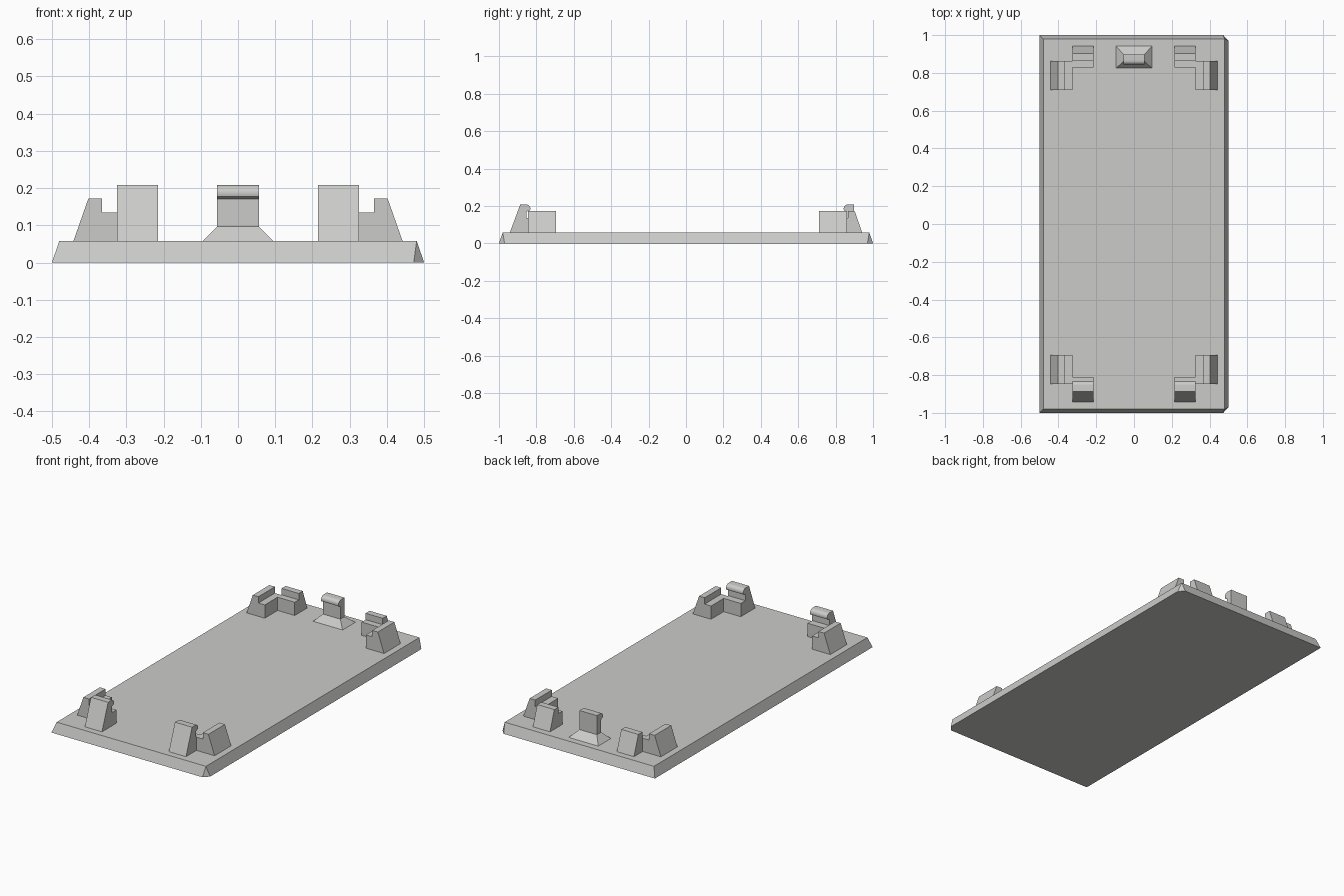
import bpy, bmesh, math

if "Cube" in bpy.data.objects:
    bpy.data.objects.remove(bpy.data.objects["Cube"])

grey = bpy.data.materials.new("warm light grey")
grey.diffuse_color = (0.6, 0.6, 0.585, 1)
grey.use_nodes = True
grey.node_tree.nodes["Principled BSDF"].inputs["Base Color"].default_value = grey.diffuse_color


def finish(name, bm):
    bmesh.ops.recalc_face_normals(bm, faces=bm.faces)
    mesh = bpy.data.meshes.new(name)
    bm.to_mesh(mesh)
    bm.free()
    obj = bpy.data.objects.new(name, mesh)
    bpy.context.collection.objects.link(obj)
    mesh.materials.append(grey)
    bpy.ops.object.select_all(action='DESELECT')
    obj.select_set(True)
    bpy.context.view_layer.objects.active = obj
    bpy.ops.object.shade_smooth_by_angle(angle=math.radians(30))
    return obj


def extrude(name, profile, vector):
    """Closed 3D profile swept along a vector."""
    bm = bmesh.new()
    face = bm.faces.new([bm.verts.new(p) for p in profile])
    out = bmesh.ops.extrude_face_region(bm, geom=[face])
    bmesh.ops.translate(bm, vec=vector,
                        verts=[v for v in out["geom"] if isinstance(v, bmesh.types.BMVert)])
    return finish(name, bm)


def hook_nose(top_y, tip_y, direction):
    """Rounded catch: flat top curving down to a nose, then sloping back under."""
    pts = []
    for i in range(9):
        a = math.radians(90 - i * 14)
        pts.append((tip_y + direction * 0.022 * (math.cos(a) - 1), 0.186 + 0.022 * math.sin(a)))
    return pts


# Base plate: tapered edges, with the two right-hand corners trimmed
bm = bmesh.new()
low = [bm.verts.new((x, y, 0)) for x, y in
       [(-0.5, -1), (0.472, -1), (0.5, -0.97), (0.5, 0.97), (0.472, 1), (-0.5, 1)]]
high = [bm.verts.new((x, y, 0.058)) for x, y in
        [(-0.48, -0.98), (0.48, -0.98), (0.48, 0.98), (-0.48, 0.98)]]
bm.faces.new(low)
bm.faces.new(high)
for quad in [(low[0], low[1], high[1], high[0]), (low[2], low[3], high[2], high[1]),
             (low[4], low[5], high[3], high[2]), (low[5], low[0], high[0], high[3]),
             (low[1], low[2], high[1]), (low[3], low[4], high[2])]:
    bm.faces.new(quad)
finish("base_plate", bm)

# Corner brackets: stepped side blocks plus front hooks or rear stops
Z = 0.058
side = [(0.442, Z), (0.402, 0.172), (0.366, 0.172), (0.366, 0.135), (0.325, 0.135), (0.325, Z)]
rear = [(0.942, Z), (0.902, 0.172), (0.865, 0.172), (0.865, 0.135), (0.828, 0.135), (0.828, Z)]
front = ([(-0.942, Z), (-0.886, 0.208)] + hook_nose(-0.855, -0.832, 1)
         + [(-0.852, 0.17), (-0.852, 0.135), (-0.81, 0.135), (-0.81, Z)])
for s, label in ((-1, "left"), (1, "right")):
    for end, y in (("front", -0.846), ("rear", 0.71)):
        extrude(f"{end}_{label}_side_block", [(s * x, y, z) for x, z in side], (0, 0.152, 0))
    extrude(f"front_{label}_hook", [(s * 0.325, y, z) for y, z in front], (-s * 0.11, 0, 0))
    extrude(f"rear_{label}_stop", [(s * 0.325, y, z) for y, z in rear], (-s * 0.11, 0, 0))

# Centre rear hook standing on a flared foot
post = ([(0.898, 0.096), (0.898, 0.208)] + hook_nose(0.867, 0.843, -1)
        + [(0.86, 0.17), (0.86, 0.096)])
extrude("centre_hook", [(-0.056, y, z) for y, z in post], (0.112, 0, 0))
bm = bmesh.new()
rings = []
for x, y0, y1, z in ((0.095, 0.825, 0.942, Z), (0.056, 0.86, 0.898, 0.097)):
    rings.append([bm.verts.new(p) for p in
                  [(-x, y0, z), (x, y0, z), (x, y1, z), (-x, y1, z)]])
for ring in rings:
    bm.faces.new(ring)
for i in range(4):
    j = (i + 1) % 4
    bm.faces.new((rings[0][i], rings[0][j], rings[1][j], rings[1][i]))
finish("centre_hook_foot", bm)
